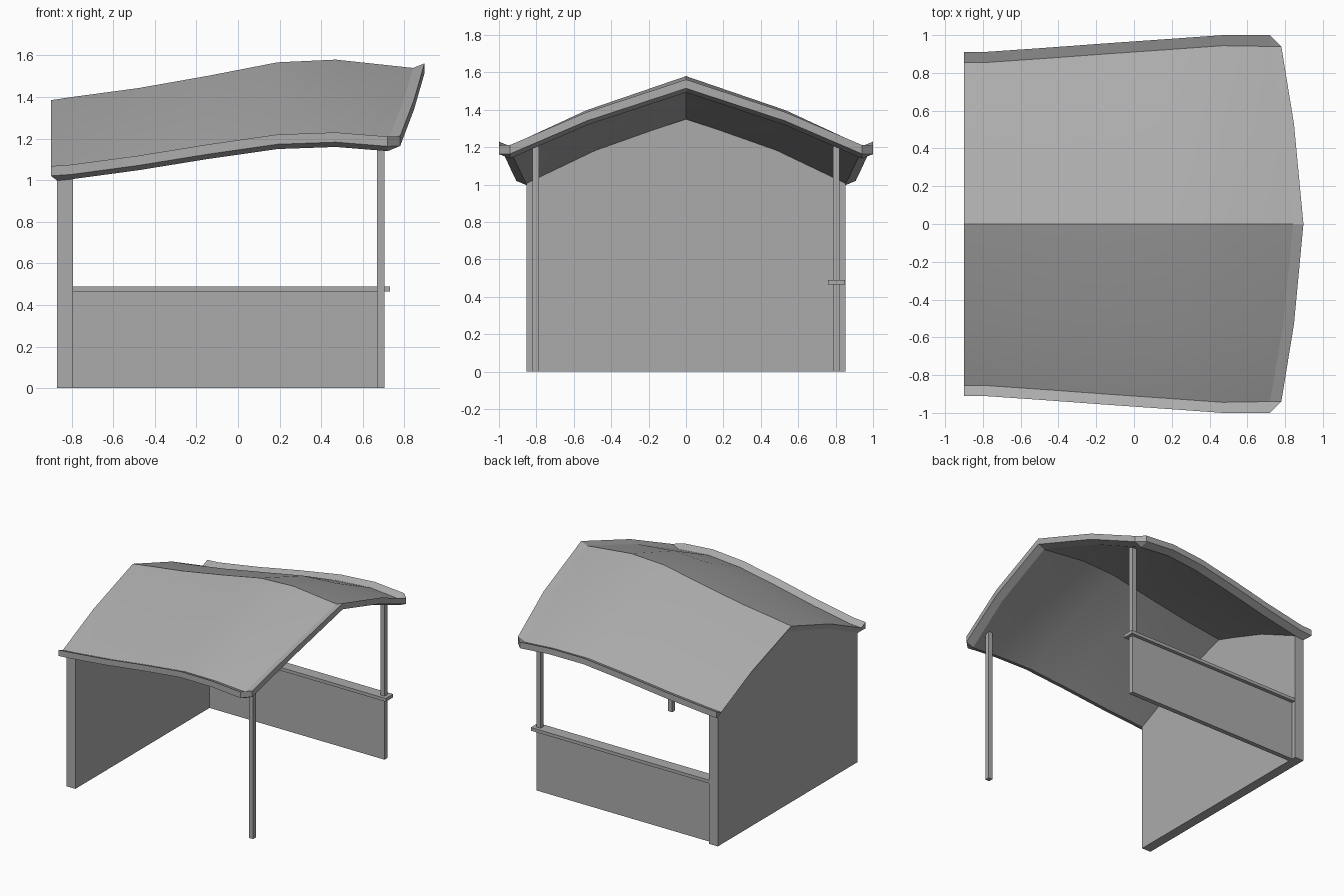
import bpy
import bmesh
import math

if "Cube" in bpy.data.objects:
    bpy.data.objects.remove(bpy.data.objects["Cube"], do_unlink=True)

GREY = (0.41, 0.41, 0.41, 1)
grey = bpy.data.materials.new("plain_grey")
grey.use_nodes = True
grey.diffuse_color = GREY
grey.node_tree.nodes["Principled BSDF"].inputs["Base Color"].default_value = GREY


def finish(bm, name):
    bmesh.ops.recalc_face_normals(bm, faces=bm.faces[:])
    mesh = bpy.data.meshes.new(name)
    bm.to_mesh(mesh)
    bm.free()
    mesh.materials.append(grey)
    obj = bpy.data.objects.new(name, mesh)
    bpy.context.collection.objects.link(obj)
    return obj


def box(name, low, high):
    bm = bmesh.new()
    bmesh.ops.create_cube(bm, size=1)
    for v in bm.verts:
        v.co = [a if c < 0 else b for c, a, b in zip(v.co, low, high)]
    return finish(bm, name)


def extrude(bm, offset):
    result = bmesh.ops.extrude_face_region(bm, geom=bm.faces[:], use_keep_orig=True)
    moved = [g for g in result["geom"] if isinstance(g, bmesh.types.BMVert)]
    bmesh.ops.translate(bm, verts=moved, vec=offset)
    return moved


# Gabled end wall
bm = bmesh.new()
outline = [(-0.854, 0), (0.854, 0), (0.854, 1.005), (0.5, 1.185),
           (0, 1.35), (-0.5, 1.185), (-0.854, 1.005)]
bm.faces.new([bm.verts.new((-0.87, y, z)) for y, z in outline])
extrude(bm, (0.077, 0, 0))
finish(bm, "gable_wall")

# Counter wall, shelf and posts
box("counter_wall", (-0.793, 0.785, 0), (0.704, 0.822, 0.465))
box("counter_shelf", (-0.793, 0.76, 0.465), (0.732, 0.85, 0.49))
box("front_post", (0.668, -0.822, 0), (0.704, -0.785, 1.22))
box("back_post", (0.668, 0.785, 0), (0.704, 0.822, 1.22))

# Sagging roof: each station gives x, ridge height, eave height, lip half width
stations = [(-0.9, 1.385, 1.045, 0.91), (-0.8, 1.4, 1.052, 0.91),
            (-0.48, 1.443, 1.095, 0.932), (-0.14, 1.503, 1.15, 0.957),
            (0.19, 1.567, 1.197, 0.98), (0.47, 1.58, 1.207, 1.0)]
MID_Y, MID_Z, LIP, RISE = 0.565, 0.51, 0.056, 0.023


def half_section(x, ridge, eave, width):
    inner = width - LIP
    return [(x, 0, ridge), (x, inner * MID_Y, eave + (ridge - eave) * MID_Z),
            (x, inner, eave), (x, width, eave + RISE)]


halves = [half_section(*s) for s in stations]
# Bowed open end, then its upturned rim with a chamfered corner
corner = (0.72, 1.0, 1.21)
halves.append([(0.842, 0, 1.54), (0.79, 0.53, 1.365), (0.72, 0.94, 1.187), corner])
halves.append([(0.897, 0, 1.562), (0.847, 0.53, 1.388), (0.78, 0.94, 1.212), corner])

bm = bmesh.new()
rows = []
for half in halves:
    full = [(x, -y, z) for x, y, z in reversed(half[1:])] + half
    rows.append([bm.verts.new(p) for p in full])
for a, b in zip(rows, rows[1:]):
    for i in range(len(a) - 1):
        bm.faces.new((a[i], b[i], b[i + 1], a[i + 1]))
bmesh.ops.remove_doubles(bm, verts=bm.verts[:], dist=0.0001)
for v in extrude(bm, (0, 0, -0.047)):
    # Underside stops flush with the gable wall
    if v.co.x < -0.85 and abs(v.co.y) < 0.88:
        v.co.x = -0.87
roof = finish(bm, "roof")
bpy.ops.object.select_all(action="DESELECT")
roof.select_set(True)
bpy.context.view_layer.objects.active = roof
bpy.ops.object.shade_smooth_by_angle(angle=math.radians(25))
